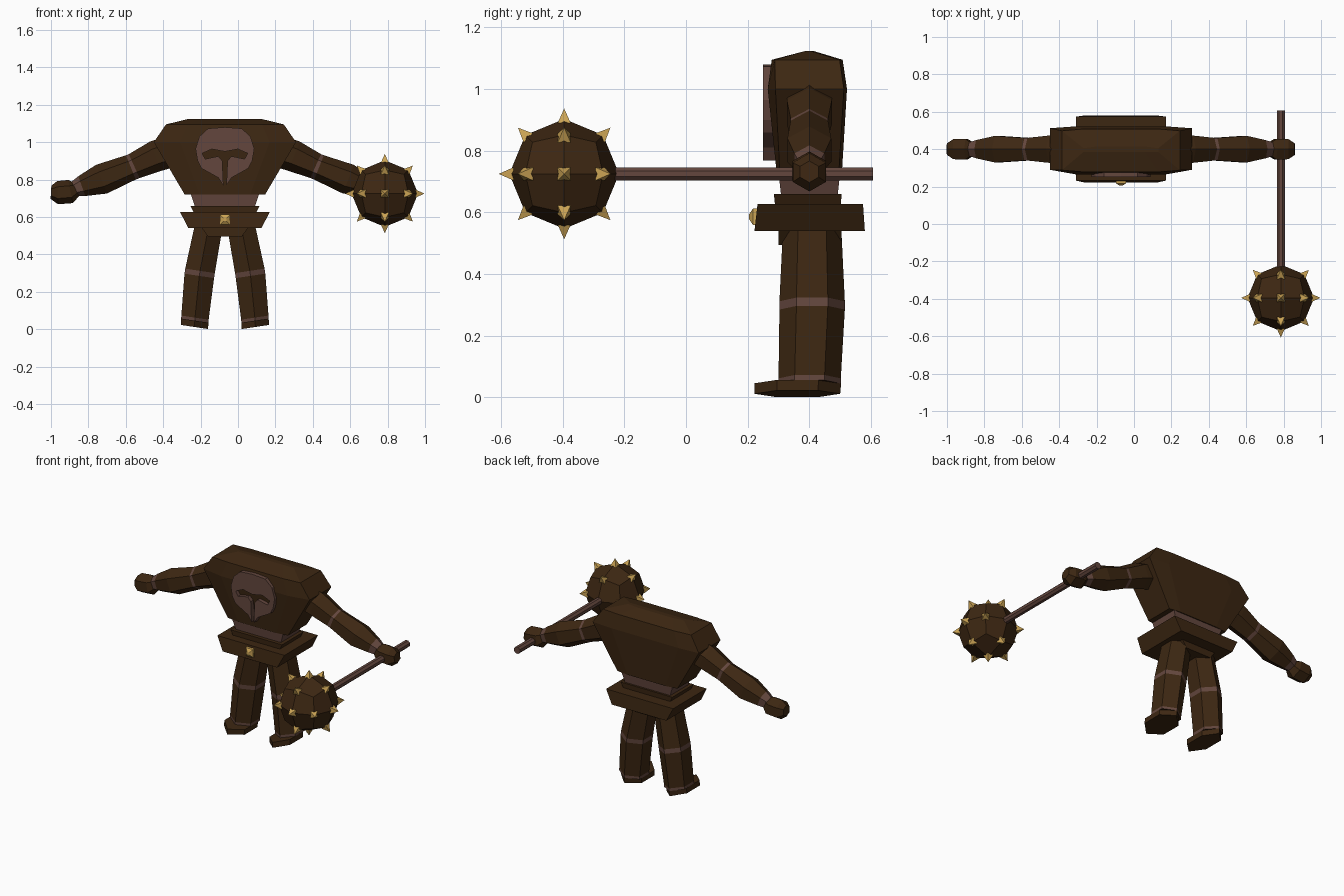
import bpy, bmesh, math
from mathutils import Vector

old = bpy.data.objects.get("Cube")
if old:
    bpy.data.objects.remove(old, do_unlink=True)

MID = -0.07   # centre plane of the body
BACK = 0.40   # depth of the arms


def material(name, rgb):
    m = bpy.data.materials.new(name)
    m.use_nodes = True
    m.diffuse_color = (*rgb, 1)
    m.node_tree.nodes["Principled BSDF"].inputs["Base Color"].default_value = (*rgb, 1)
    return m


BROWN = material("dark_brown", (0.046, 0.02, 0.006))
PALE = material("dusty_brown", (0.125, 0.062, 0.047))
GOLD = material("gold", (0.6, 0.37, 0.09))


def finish(name, bm, mats):
    bmesh.ops.recalc_face_normals(bm, faces=bm.faces)
    me = bpy.data.meshes.new(name)
    bm.to_mesh(me)
    bm.free()
    for m in mats:
        me.materials.append(m)
    ob = bpy.data.objects.new(name, me)
    bpy.context.collection.objects.link(ob)
    return ob


def loft(name, rings, mats, pale_bands=()):
    """Skin equal-length rings, cap the ends, paint chosen bands."""
    bm = bmesh.new()
    vs = [[bm.verts.new(p) for p in r] for r in rings]
    n = len(vs[0])
    for b in range(len(vs) - 1):
        for i in range(n):
            j = (i + 1) % n
            f = bm.faces.new((vs[b][i], vs[b][j], vs[b + 1][j], vs[b + 1][i]))
            f.material_index = int(b in pale_bands)
    bm.faces.new(vs[0])
    bm.faces.new(vs[-1])
    return finish(name, bm, mats)


def block_ring(z, half, front, back):
    return [(MID - half, front, z), (MID + half, front, z),
            (MID + half, back, z), (MID - half, back, z)]


# Torso: chamfered front and a shallow crown
def torso_ring(z, half, front, back, chamfer=0.025):
    inner = half * 0.63
    right = [(inner, front), (half, front + chamfer), (half, back - 0.01), (inner, back)]
    plan = right + [(-x, y) for x, y in reversed(right)]
    return [(MID + x, y, z) for x, y in plan]


loft("torso", [torso_ring(0.72, 0.215, 0.295, 0.505, 0.01),
               torso_ring(1.0, 0.38, 0.265, 0.522),
               torso_ring(1.095, 0.315, 0.278, 0.508, 0.01),
               torso_ring(1.123, 0.20, 0.385, 0.415, 0.0)], [BROWN])

# Waist, belt and hips
loft("waist", [block_ring(0.64, 0.155, 0.31, 0.49),
               block_ring(0.73, 0.185, 0.30, 0.50)], [PALE])
loft("belt_rim", [block_ring(0.61, 0.16, 0.29, 0.50),
                  block_ring(0.66, 0.185, 0.285, 0.505)], [BROWN])
loft("belt", [block_ring(0.54, 0.195, 0.222, 0.58),
              block_ring(0.627, 0.24, 0.232, 0.574)], [BROWN])
loft("hips", [block_ring(0.495, 0.09, 0.30, 0.505),
              block_ring(0.55, 0.13, 0.30, 0.505)], [BROWN])


# Belt buckle: a stud with a smaller raised front
def buckle_ring(y, half):
    return [(MID + sx * half, y, 0.586 + sz * half)
            for sx, sz in ((-1, -1), (1, -1), (1, 1), (-1, 1))]


loft("belt_buckle", [buckle_ring(0.235, 0.028), buckle_ring(0.217, 0.026),
                     buckle_ring(0.205, 0.008)], [GOLD])

# Chest relief: raised helm shape with a T-shaped opening
half_helm = [(0.09, 1.073), (0.137, 1.03), (0.157, 0.965), (0.146, 0.9),
             (0.125, 0.86), (0.035, 0.81), (0.008, 0.768), (0.014, 0.90),
             (0.035, 0.925), (0.105, 0.91), (0.122, 0.94), (0.07, 0.963)]
outline = ([(0, 1.08)] + half_helm + [(0, 0.95)]
           + [(-x, z) for x, z in reversed(half_helm)])
bm = bmesh.new()
face = bm.faces.new([bm.verts.new((MID + x, 0.25, z)) for x, z in outline])
ext = bmesh.ops.extrude_face_region(bm, geom=[face], use_keep_orig=True)
bmesh.ops.translate(bm, vec=(0, 0.042, 0),
                    verts=[g for g in ext["geom"] if isinstance(g, bmesh.types.BMVert)])
finish("chest_relief", bm, [PALE])


# Six-sided limb sections
def leg_ring(s, dx, z, half, front, back):
    cy, depth = (front + back) / 2, (back - front) / 2
    plan = [(0, -1), (1, -0.48), (1, 0.48), (0, 1), (-1, 0.48), (-1, -0.48)]
    return [(MID + s * (dx + u * half), cy + v * depth, z + 0.15 * u * half)
            for u, v in plan]


def arm_rings(s, path):
    rings = []
    for i, (dx, z, r) in enumerate(path):
        a, b = path[max(i - 1, 0)], path[min(i + 1, len(path) - 1)]
        up = Vector((a[1] - b[1], 0, b[0] - a[0])).normalized()
        ring = []
        for k in range(6):
            t = k * math.pi / 3
            ring.append((MID + s * (dx + up.x * r * math.cos(t)),
                         BACK + r * math.sin(t), z + up.z * r * math.cos(t)))
        rings.append(ring)
    return rings


for s, side in ((1, "left"), (-1, "right")):
    loft(side + "_leg", [leg_ring(s, 0.085, 0.56, 0.073, 0.315, 0.503),
                         leg_ring(s, 0.133, 0.312, 0.079, 0.303, 0.515),
                         leg_ring(s, 0.137, 0.285, 0.079, 0.303, 0.515),
                         leg_ring(s, 0.160, 0.062, 0.073, 0.30, 0.502),
                         leg_ring(s, 0.161, 0.045, 0.073, 0.30, 0.502)],
         [BROWN, PALE], (1, 3))
    loft(side + "_foot", [leg_ring(s, 0.163, 0.012, 0.073, 0.222, 0.50),
                          leg_ring(s, 0.161, 0.046, 0.073, 0.222, 0.503)], [BROWN])
    loft(side + "_arm", arm_rings(s, [(0.29, 0.95, 0.085), (0.37, 0.925, 0.084),
                                      (0.485, 0.872, 0.07), (0.503, 0.865, 0.07),
                                      (0.66, 0.802, 0.082), (0.765, 0.765, 0.056),
                                      (0.81, 0.748, 0.04)]), [BROWN, PALE], (2, 5))
    loft(side + "_hand", arm_rings(s, [(0.795, 0.75, 0.04), (0.825, 0.736, 0.063),
                                       (0.895, 0.73, 0.062), (0.93, 0.732, 0.035)]),
         [BROWN])

# Mace shaft
GRIP_X, GRIP_Z = 0.785, 0.725
shaft = [[(GRIP_X + 0.023 * math.cos(k * math.pi / 4 + math.pi / 8), y,
           GRIP_Z + 0.023 * math.sin(k * math.pi / 4 + math.pi / 8)) for k in range(8)]
         for y in (-0.26, 0.607)]
loft("mace_shaft", shaft, [PALE])

# Mace head: once-divided cube pushed out to a ball
HEAD = Vector((GRIP_X, -0.395, GRIP_Z))
bm = bmesh.new()
bmesh.ops.create_cube(bm, size=2)
bmesh.ops.subdivide_edges(bm, edges=bm.edges[:], cuts=1, use_grid_fill=True)
spikes = [v.co.normalized() for v in bm.verts if min(abs(c) for c in v.co) < 0.1]
for v in bm.verts:
    v.co = HEAD + v.co.normalized() * 0.178
finish("mace_head", bm, [BROWN])

# Mace spikes: four-sided points, none where the shaft enters
bm = bmesh.new()
for d in spikes:
    if d.y > 0.9:
        continue
    turn = d.to_track_quat("Z", "Y")
    base = [bm.verts.new(HEAD + d * 0.165 + turn @ Vector((x, y, 0)))
            for x, y in ((0.021, 0.021), (-0.021, 0.021), (-0.021, -0.021), (0.021, -0.021))]
    tip = bm.verts.new(HEAD + d * 0.212)
    bm.faces.new(base)
    for i in range(4):
        bm.faces.new((base[i], base[(i + 1) % 4], tip))
finish("mace_spikes", bm, [GOLD])
